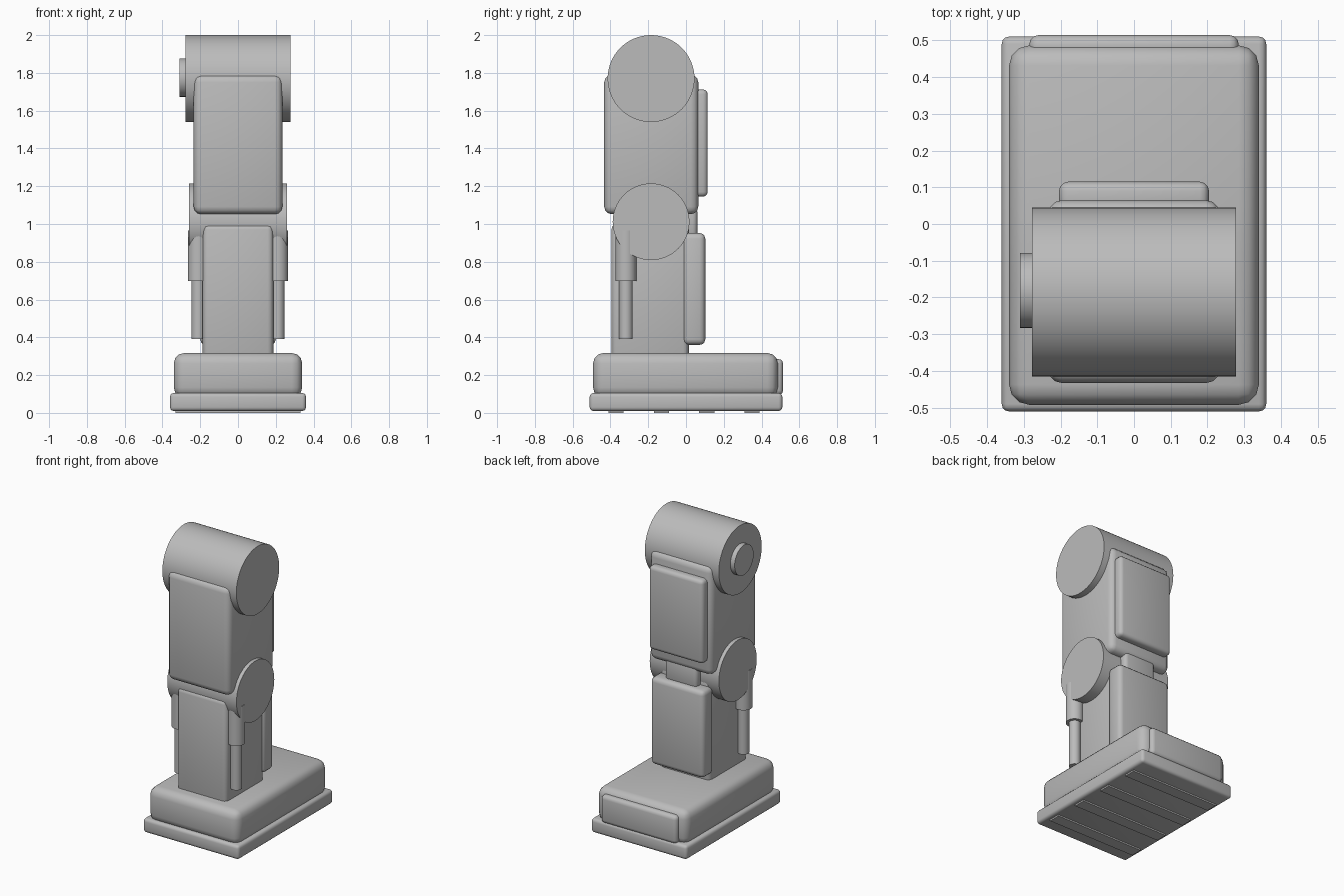
import bpy
import math

cube = bpy.data.objects.get("Cube")
if cube:
    bpy.data.objects.remove(cube, do_unlink=True)

grey = bpy.data.materials.new("plain_grey")
grey.use_nodes = True
tone = (0.5, 0.5, 0.5, 1)
grey.diffuse_color = tone
grey.node_tree.nodes["Principled BSDF"].inputs["Base Color"].default_value = tone


def finish(obj, name):
    obj.name = name
    obj.data.materials.append(grey)
    bpy.ops.object.shade_smooth_by_angle(angle=math.radians(35))
    return obj


def box(name, half_x, y, z, bevel=0):
    """Rounded box, symmetric in x, spanning the y and z ranges."""
    bpy.ops.mesh.primitive_cube_add(
        size=1, location=(0, sum(y) / 2, sum(z) / 2))
    obj = bpy.context.object
    obj.scale = (2 * half_x, y[1] - y[0], z[1] - z[0])
    bpy.ops.object.transform_apply(location=False, rotation=False)
    if bevel:
        mod = obj.modifiers.new("rounded_edges", "BEVEL")
        mod.width = bevel
        mod.segments = 3
        bpy.ops.object.modifier_apply(modifier=mod.name)
    return finish(obj, name)


def cylinder(name, radius, length, centre, along_x=True, sides=64):
    bpy.ops.mesh.primitive_cylinder_add(
        vertices=sides, radius=radius, depth=length, location=centre,
        rotation=(0, math.pi / 2 if along_x else 0, 0))
    return finish(bpy.context.object, name)


# Foot with sole, heel plate and treads
box("sole", 0.36, (-0.51, 0.51), (0.01, 0.105), 0.02)
box("foot", 0.34, (-0.492, 0.486), (0.08, 0.317), 0.055)
box("heel_plate", 0.285, (0.45, 0.514), (0.095, 0.285), 0.025)
for i in range(4):
    y = -0.37 + 0.24 * i
    box(f"tread_{i + 1}", 0.33, (y - 0.04, y + 0.04), (0, 0.03))

# Lower leg
box("shin", 0.187, (-0.395, 0.015), (0.25, 1.0), 0.03)
box("calf_plate", 0.2, (-0.015, 0.102), (0.36, 0.952), 0.03)

# Knee
joint_y = -0.185
cylinder("knee_joint", 0.203, 0.52, (0, joint_y, 1.012))
box("knee_back_block", 0.12, (-0.06, 0.06), (0.93, 1.09), 0.025)

# Upper leg
box("thigh", 0.235, (-0.433, 0.065), (1.052, 1.79), 0.04)
box("thigh_back_plate", 0.204, (0.03, 0.115), (1.145, 1.712), 0.025)

# Hip
cylinder("hip_joint", 0.23, 0.556, (0, joint_y, 1.77))
cylinder("hip_pin", 0.102, 0.06, (-0.28, -0.181, 1.775), sides=32)

# Pistons beside the shin
for side, x in (("left", 0.21), ("right", -0.21)):
    cylinder(f"{side}_piston_sleeve", 0.055, 0.265, (x, -0.318, 0.832), False, 32)
    cylinder(f"{side}_piston_rod", 0.036, 0.35, (x, -0.318, 0.565), False, 32)
